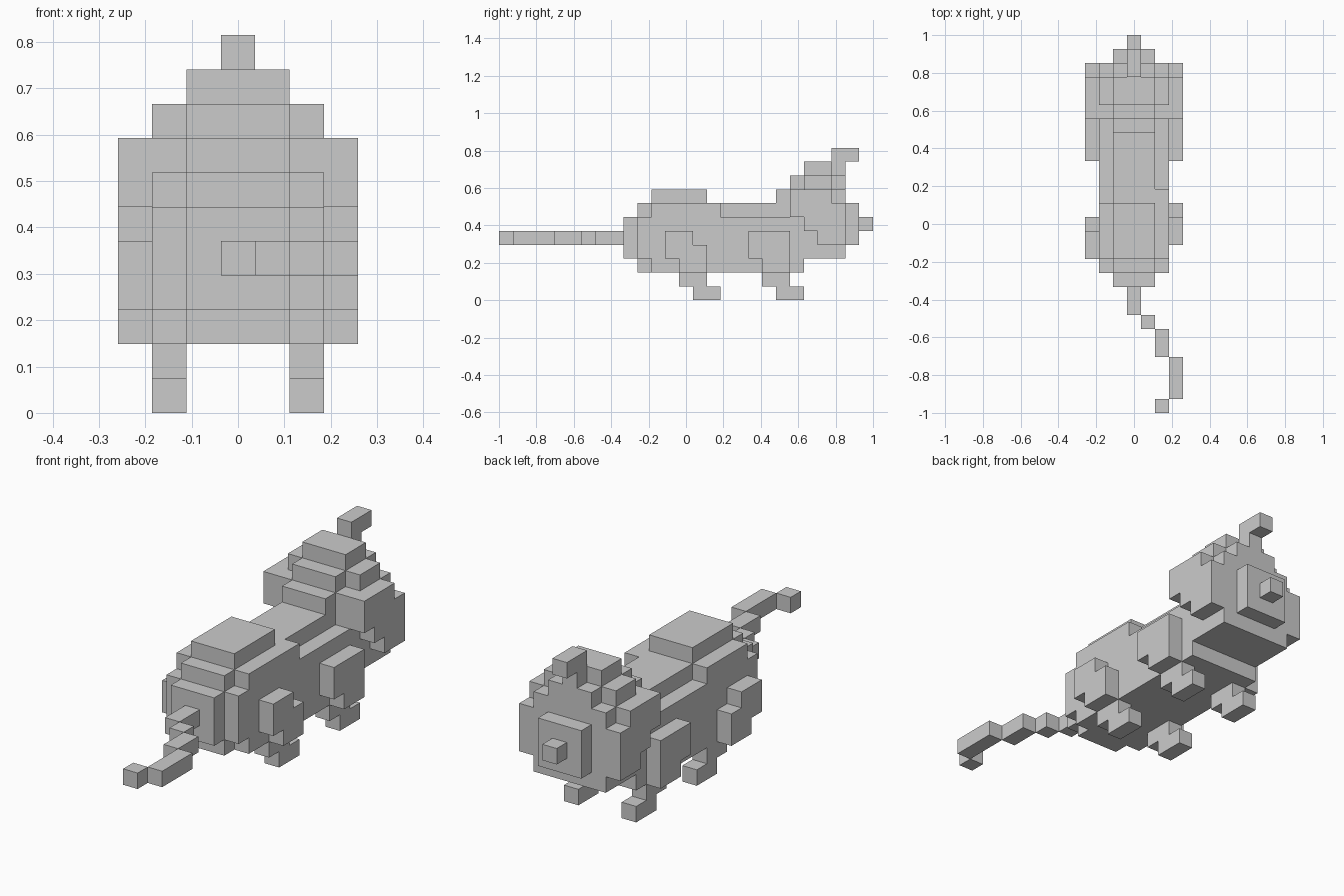
import bpy, bmesh, math
from mathutils import Vector

if "Cube" in bpy.data.objects:
    bpy.data.objects.remove(bpy.data.objects["Cube"])

S = 2 / 27  # one block: the model is 27 blocks long
parts = {}

# Fill a box of grid cells: columns xs, then length and height ranges
def box(name, xs, y0, y1, z0, z1):
    cells = parts.setdefault(name, set())
    cells.update((x, y, z) for x in xs for y in range(y0, y1) for z in range(z0, z1))

def mid(w):
    return range(-w, w + 1)

def pair(x):
    return (-x, x)

# Trunk with stepped rump, back hump and uneven flank ledges
box("body", mid(1), 9, 10, 3, 6)
box("body", mid(2), 10, 11, 3, 6)
box("body", mid(1), 10, 22, 2, 7)
box("body", mid(2), 11, 22, 2, 6)
box("body", [-2], 11, 15, 6, 7)
box("body", [2], 11, 16, 6, 7)
box("body", mid(1), 11, 15, 7, 8)

# Curved tail: sideways position of each block from the tip
for y, digit in enumerate("233322100"):
    box("tail", [int(digit)], y, y + 1, 4, 5)

# Skull and stepped crown
box("head", mid(2), 22, 25, 3, 6)
box("head", mid(2), 21, 25, 6, 8)
box("head", mid(2), 22, 24, 8, 9)
for i in range(3):
    box("head", mid(1), 20 + i, 24, 7 + i, 8 + i)
    box("head", mid(1 - i // 2), 24, 25, 7 + i, 8 + i)
box("crest", [0], 24, 26, 10, 11)
box("muzzle", mid(1), 25, 26, 4, 7)
box("nose", [0], 26, 27, 5, 6)

# Cheek ruffs slope forward towards the bottom
for z in range(4, 8):
    box("cheeks", pair(3), max(21, 27 - z), 25 - z // 7, z, z + 1)

# Thighs: the left one sits one block further back
for name, x, y in (("left_thigh", -3, 11), ("right_thigh", 3, 12)):
    box(name, [x], y, y + 2, 3, 5)
    box(name, [x], y + 1, y + 3, 2, 4)
box("shoulders", pair(3), 18, 21, 3, 5)
box("shoulders", pair(3), 19, 21, 2, 3)

# Lower legs and feet
for name, y in (("rear_legs", 13), ("fore_legs", 19)):
    for i in range(2):
        box(name, pair(2), y + i, y + i + 2, 1 - i, 2 - i)

filled = set().union(*parts.values())

# Outer skin of one part: only faces not touching another block
def build(name, solid):
    bm = bmesh.new()
    for c in solid:
        for axis in range(3):
            for sign in (-1, 1):
                n, u, v = Vector(), Vector(), Vector()
                n[axis] = sign
                u[(axis + 1) % 3] = v[(axis + 2) % 3] = 0.5
                if tuple(int(a + b) for a, b in zip(c, n)) in filled:
                    continue
                centre = Vector((c[0], c[1] - 13, c[2] + 0.5)) + n / 2
                ring = [-u - v, u - v, u + v, v - u][::sign]
                bm.faces.new([bm.verts.new((centre + p) * S) for p in ring])
    bmesh.ops.remove_doubles(bm, verts=bm.verts, dist=1e-4)
    bmesh.ops.dissolve_limit(bm, angle_limit=math.radians(1),
                             verts=bm.verts, edges=bm.edges)
    mesh = bpy.data.meshes.new(name)
    bm.to_mesh(mesh)
    bm.free()
    bpy.context.collection.objects.link(bpy.data.objects.new(name, mesh))

for name, solid in parts.items():
    build(name, solid)
